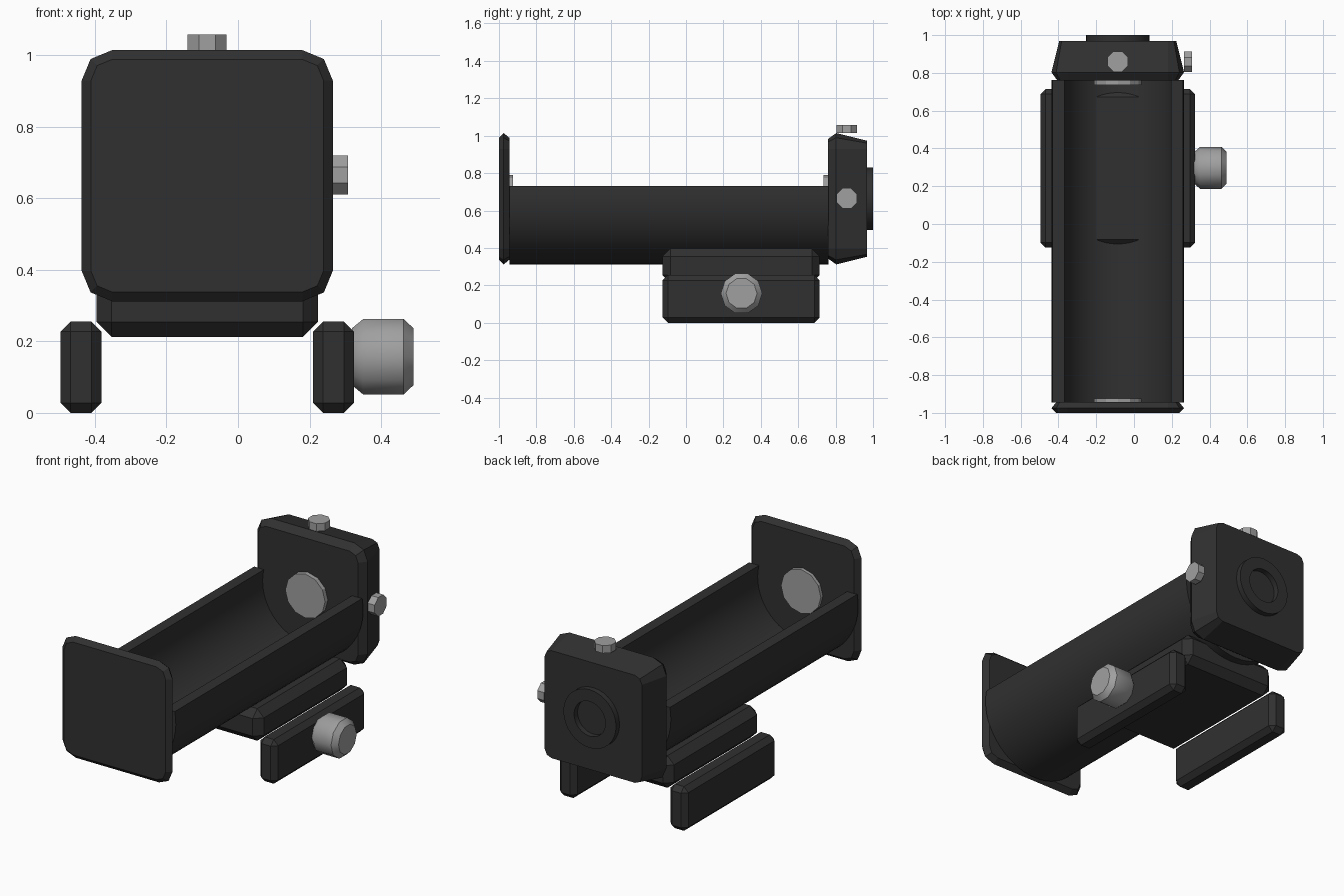
import bpy, bmesh
from math import sin, cos, pi, asin, radians
from mathutils import Matrix, Vector

if "Cube" in bpy.data.objects:
    bpy.data.objects.remove(bpy.data.objects["Cube"])

CX, CZ = -0.086, 0.663      # axis of the trough
HALF = 0.351                # half width of end plates / trough radius


def material(name, v):
    m = bpy.data.materials.new(name)
    m.diffuse_color = (v, v, v, 1)
    m.use_nodes = True
    m.node_tree.nodes["Principled BSDF"].inputs["Base Color"].default_value = m.diffuse_color
    return m


BLACK = material("black_plastic", 0.03)
GREY = material("grey_metal", 0.35)


def finish(bm, name, mat, smooth=None):
    bmesh.ops.recalc_face_normals(bm, faces=bm.faces[:])
    me = bpy.data.meshes.new(name)
    bm.to_mesh(me)
    bm.free()
    me.materials.append(mat)
    ob = bpy.data.objects.new(name, me)
    bpy.context.collection.objects.link(ob)
    if smooth:
        bpy.ops.object.select_all(action='DESELECT')
        ob.select_set(True)
        bpy.context.view_layer.objects.active = ob
        bpy.ops.object.shade_smooth_by_angle(angle=radians(smooth))
    return ob


def loft(rings, name, mat, smooth=None, closed=False):
    """Skin equal-length rings; cap the ends, or join last to first."""
    bm = bmesh.new()
    vs = [[bm.verts.new(p) for p in r] for r in rings]
    pairs = list(zip(vs, vs[1:]))
    if closed:
        pairs.append((vs[-1], vs[0]))
    else:
        bm.faces.new(vs[0])
        bm.faces.new(vs[-1])
    n = len(vs[0])
    for a, b in pairs:
        for i in range(n):
            j = (i + 1) % n
            bm.faces.new((a[i], a[j], b[j], b[i]))
    return finish(bm, name, mat, smooth)


def rounded_square(half, y):
    r = 0.085 - (HALF - half)
    pts = []
    for k, (sx, sz) in enumerate([(1, 1), (-1, 1), (-1, -1), (1, -1)]):
        for s in range(3):
            a = k * pi / 2 + s * pi / 4
            pts.append((CX + sx * (half - r) + r * cos(a), y,
                        CZ + sz * (half - r) + r * sin(a)))
    return pts


def box(name, lo, hi, bevel):
    lo, hi = Vector(lo), Vector(hi)
    bm = bmesh.new()
    bmesh.ops.create_cube(bm, size=1, matrix=Matrix.Translation((lo + hi) / 2)
                          @ Matrix.Diagonal((*(hi - lo), 1)))
    bmesh.ops.bevel(bm, geom=bm.edges[:], offset=bevel, segments=1, affect='EDGES')
    return finish(bm, name, BLACK)


def turned(name, axis, centre, profile, sides, mat, phase=0.0, smooth=None, closed=False):
    """Revolve (position, radius) pairs about a main axis through centre."""
    rings = []
    u, v = [(1, 2), (2, 0), (0, 1)][axis]
    for t, r in profile:
        ring = []
        for i in range(sides):
            a = phase + 2 * pi * i / sides
            p = list(centre)
            p[axis] = t
            p[u] += r * cos(a)
            p[v] += r * sin(a)
            ring.append(p)
        rings.append(ring)
    return loft(rings, name, mat, smooth, closed)


# end plate and rear housing
loft([rounded_square(h, y) for h, y in ((0.325, -1), (HALF, -0.975), (0.325, -0.943))],
     "front_plate", BLACK)
loft([rounded_square(h, y) for h, y in ((0.32, 0.76), (HALF, 0.803), (0.31, 0.968))],
     "rear_housing", BLACK)

# open trough between the plates
N, R_IN, RIM = 32, 0.289, 0.067
arcs = []
for r in (HALF, R_IN):
    a0 = pi - asin(RIM / r)
    a1 = 2 * pi + asin(RIM / r)
    arcs.append([(CX + r * cos(a0 + (a1 - a0) * i / N),
                  CZ + r * sin(a0 + (a1 - a0) * i / N)) for i in range(N + 1)])
loft([[(xo, -0.945, zo), (xi, -0.945, zi), (xi, 0.762, zi), (xo, 0.762, zo)]
      for (xo, zo), (xi, zi) in zip(*arcs)], "trough", BLACK, smooth=30)

# ring with recess on the rear housing
turned("rear_ring", 1, (CX, 0, CZ),
       ((0.96, 0.168), (1.0, 0.168), (1.0, 0.1), (0.96, 0.1)), 32, BLACK,
       smooth=30, closed=True)

# lens discs at both ends of the trough
turned("rear_lens", 1, (CX, 0, CZ), ((0.735, 0.127), (0.765, 0.127)), 12, GREY)
turned("front_lens", 1, (CX, 0, CZ), ((-0.95, 0.127), (-0.924, 0.127)), 12, GREY)

# mounting block and clamp bars
box("mount_block", (-0.395, -0.125, 0.212), (0.223, 0.715, 0.397), 0.042)
for side, s in (("left", -1), ("right", 1)):
    xs = sorted((CX + s * 0.296, CX + s * 0.41))
    box(side + "_clamp_bar", (xs[0], -0.125, 0), (xs[1], 0.715, 0.255), 0.028)

# clamp knob
turned("clamp_knob", 0, (0, 0.297, 0.157),
       ((0.318, 0.083), (0.35, 0.111), (0.463, 0.111), (0.491, 0.083)), 10, GREY, smooth=40)

# adjustment knobs on top and side of the housing
turned("top_dial", 2, (CX, 0.86, 0), ((1.014, 0.059), (1.058, 0.059)), 8, GREY, phase=pi / 8)
turned("side_dial", 0, (0, 0.86, 0.665), ((0.264, 0.059), (0.308, 0.059)), 8, GREY, phase=pi / 8)
